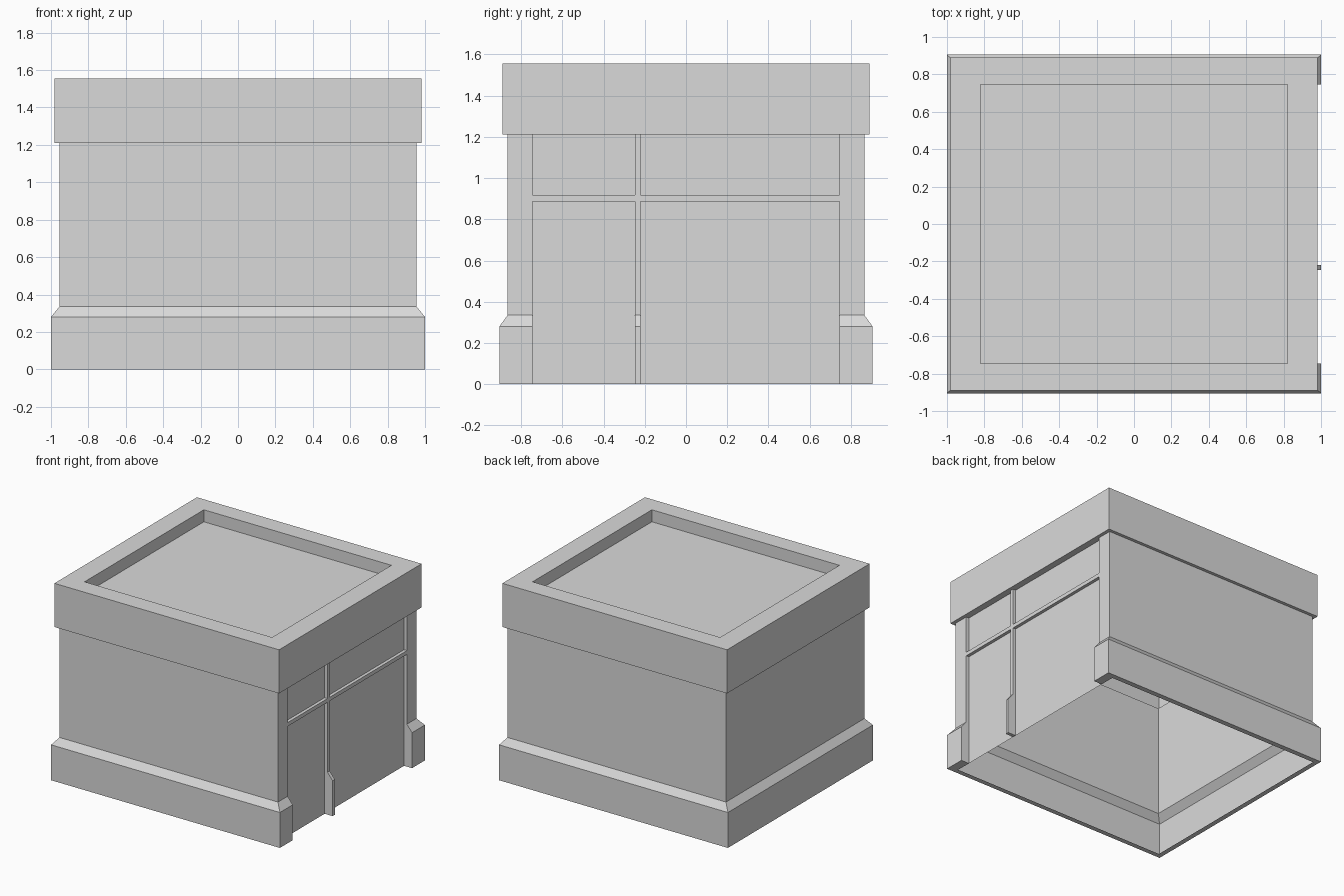
import bpy, bmesh

if "Cube" in bpy.data.objects:
    bpy.data.objects.remove(bpy.data.objects["Cube"])

grey = bpy.data.materials.new("light_grey")
grey.diffuse_color = (0.7, 0.7, 0.7, 1)
grey.use_nodes = True
grey.node_tree.nodes["Principled BSDF"].inputs["Base Color"].default_value = grey.diffuse_color

DOOR_X = 0.93        # plane of the recessed door panels
OPEN_Y = 0.745       # half width of the door opening
POST = (-0.247, -0.22)
EAVE = 1.21


def make(name, polys):
    """Build one object from a list of polygons."""
    bm = bmesh.new()
    for poly in polys:
        bm.faces.new([bm.verts.new(p) for p in poly])
    bmesh.ops.remove_doubles(bm, verts=bm.verts, dist=0.0005)
    mesh = bpy.data.meshes.new(name)
    bm.to_mesh(mesh)
    bm.free()
    mesh.materials.append(grey)
    obj = bpy.data.objects.new(name, mesh)
    bpy.context.collection.objects.link(obj)
    return obj


def corners(ring):
    hx, hy, z = ring
    return [(-hx, -hy, z), (hx, -hy, z), (hx, hy, z), (-hx, hy, z)]


def band(low, high, sides):
    """Quads joining two rectangular rings; sides: 0 front, 1 right, 2 back, 3 left."""
    a, b = corners(low), corners(high)
    return [(a[s], a[(s + 1) % 4], b[(s + 1) % 4], b[s]) for s in sides]


# Wall shell: bottom rim, skirt, sloped ledge, wall (half x, half y, z)
wall = [(0.96, 0.865, 0), (1, 0.905, 0), (1, 0.905, 0.28),
        (0.955, 0.865, 0.335), (0.955, 0.865, EAVE)]
polys = []
for low, high in zip(wall, wall[1:]):
    polys += band(low, high, (0, 2, 3))
make("walls", polys)

# Side profile shared by the right hand posts
profile = [(DOOR_X, 0), (1, 0), (1, 0.28), (0.955, 0.335), (0.955, EAVE)]
half_y = [0.905, 0.905, 0.905, 0.865, 0.865]


def post(name, y0, y1, jambs):
    """Post with the wall profile; y0 and y1 list the two edges at each profile point."""
    polys = []
    for i in range(len(profile) - 1):
        (xa, za), (xb, zb) = profile[i], profile[i + 1]
        polys.append([(xa, y0[i], za), (xa, y1[i], za),
                      (xb, y1[i + 1], zb), (xb, y0[i + 1], zb)])
    outline = profile + [(DOOR_X, EAVE)]
    for y, facing in jambs:
        side = [(x, y, z) for x, z in outline]
        polys.append(side if facing < 0 else side[::-1])
    make(name, polys)


n = len(profile)
post("front_corner_post", [-h for h in half_y], [-OPEN_Y] * n, [(-OPEN_Y, 1)])
post("back_corner_post", [OPEN_Y] * n, half_y, [(OPEN_Y, -1)])
post("door_divider", [POST[0]] * n, [POST[1]] * n, [(POST[0], -1), (POST[1], 1)])

# Recessed door panels and the underside above them
make("door_panels", [
    [(DOOR_X, -OPEN_Y, 0), (DOOR_X, OPEN_Y, 0),
     (DOOR_X, OPEN_Y, EAVE), (DOOR_X, -OPEN_Y, EAVE)],
    [(DOOR_X, -OPEN_Y, EAVE), (DOOR_X, OPEN_Y, EAVE),
     (0.955, OPEN_Y, EAVE), (0.955, -OPEN_Y, EAVE)]])

# Horizontal bar on each side of the divider
for name, y0, y1 in (("narrow_door_bar", -OPEN_Y, POST[0]),
                     ("wide_door_bar", POST[1], OPEN_Y)):
    x0, x1, z0, z1 = DOOR_X, 0.955, 0.887, 0.917
    make(name, [
        [(x0, y0, z0), (x0, y1, z0), (x1, y1, z0), (x1, y0, z0)],
        [(x1, y0, z0), (x1, y1, z0), (x1, y1, z1), (x1, y0, z1)],
        [(x1, y0, z1), (x1, y1, z1), (x0, y1, z1), (x0, y0, z1)]])

# Parapet cap with sunken flat roof
cap = [(0.955, 0.865, EAVE), (0.982, 0.89, EAVE), (0.982, 0.89, 1.555),
       (0.82, 0.745, 1.555), (0.82, 0.745, 1.46)]
polys = []
for low, high in zip(cap, cap[1:]):
    polys += band(low, high, range(4))
polys.append(corners(cap[-1]))
make("roof_cap", polys)
